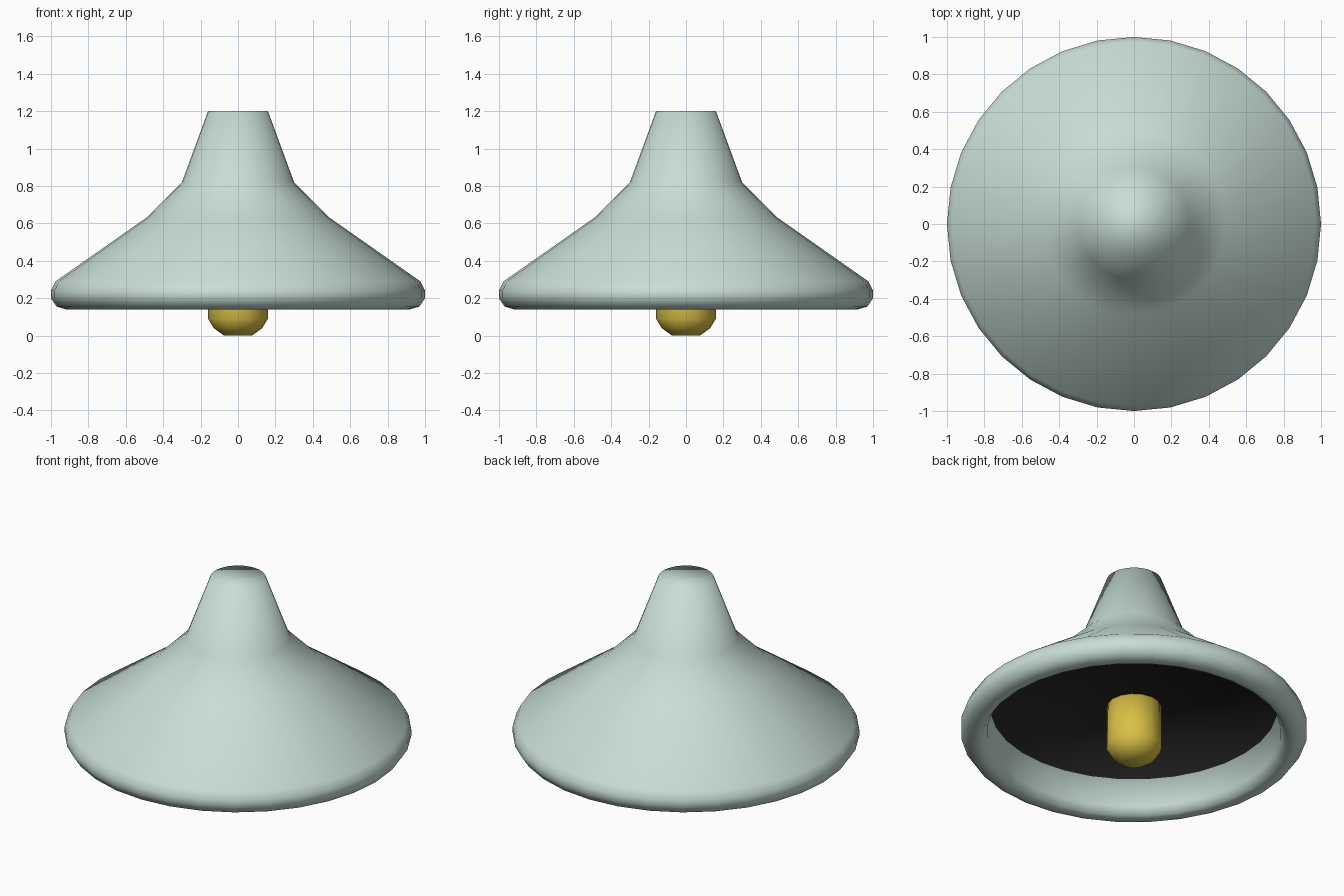
import bpy, bmesh, math

if "Cube" in bpy.data.objects:
    bpy.data.objects.remove(bpy.data.objects["Cube"])


def material(name, rgb):
    m = bpy.data.materials.new(name)
    m.diffuse_color = (*rgb, 1)
    m.use_nodes = True
    m.node_tree.nodes["Principled BSDF"].inputs["Base Color"].default_value = m.diffuse_color
    return m


def lathe(name, profile, sides, mats):
    """Revolve (radius, z) points, listed top to bottom, and cap both ends."""
    bm = bmesh.new()
    rings = [[bm.verts.new((r * math.cos(2 * math.pi * i / sides),
                            r * math.sin(2 * math.pi * i / sides), z))
              for i in range(sides)] for r, z in profile]
    for upper, lower in zip(rings, rings[1:]):
        for i in range(sides):
            j = (i + 1) % sides
            bm.faces.new((upper[i], lower[i], lower[j], upper[j]))
    bm.faces.new(rings[0])
    end_cap = bm.faces.new(rings[-1][::-1])
    end_cap.material_index = len(mats) - 1
    for f in bm.faces:
        f.smooth = True
    me = bpy.data.meshes.new(name)
    bm.to_mesh(me)
    bm.free()
    for m in mats:
        me.materials.append(m)
    ob = bpy.data.objects.new(name, me)
    bpy.context.collection.objects.link(ob)
    return ob


green = material("pale_green", (0.58, 0.73, 0.67))
dark = material("dark_inside", (0.02, 0.02, 0.02))
yellow = material("yellow", (0.70, 0.53, 0.06))

# Flared shade with a rolled rim; the recessed inner disc is dark
lathe("lamp_shade", [(0.16, 1.20), (0.30, 0.82), (0.49, 0.63), (0.975, 0.29),
                     (1.0, 0.24), (1.0, 0.20), (0.97, 0.155), (0.92, 0.14),
                     (0.88, 0.145), (0.85, 0.19), (0.83, 0.36)],
      32, [green, dark])

# Bulb hanging from the inner disc
lathe("bulb", [(0.16, 0.37), (0.16, 0.09), (0.13, 0.04), (0.075, 0.0)],
      16, [yellow])
